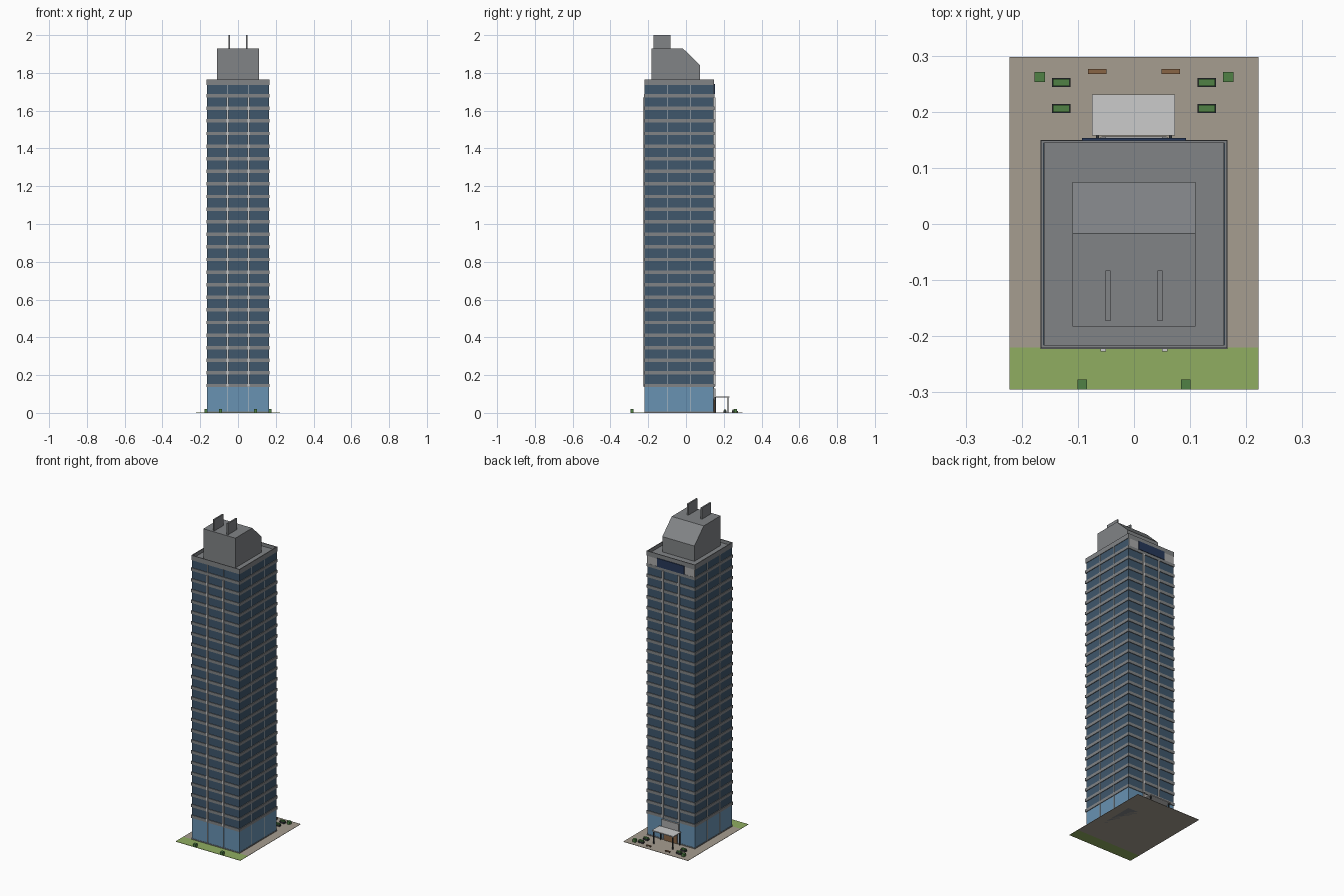
import bpy, bmesh

if "Cube" in bpy.data.objects:
    bpy.data.objects.remove(bpy.data.objects["Cube"])

mats = {}


def paint(ob, name):
    colours = {
        "glass": (0.05, 0.095, 0.15), "lobby_glass": (0.14, 0.29, 0.45),
        "concrete": (0.22, 0.23, 0.24), "trim": (0.62, 0.62, 0.6),
        "dark": (0.03, 0.035, 0.04), "navy": (0.02, 0.04, 0.1),
        "paving": (0.38, 0.34, 0.28), "grass": (0.28, 0.42, 0.12),
        "leaf": (0.08, 0.22, 0.06), "wood": (0.25, 0.13, 0.06),
        "panel": (0.4, 0.4, 0.4)}
    if name not in mats:
        mats[name] = bpy.data.materials.new(name)
        mats[name].diffuse_color = (*colours[name], 1)
    ob.data.materials.append(mats[name])
    return ob


def finish(name, bm, mat):
    me = bpy.data.meshes.new(name)
    bmesh.ops.recalc_face_normals(bm, faces=bm.faces)
    bm.to_mesh(me)
    bm.free()
    ob = bpy.data.objects.new(name, me)
    bpy.context.collection.objects.link(ob)
    return paint(ob, mat)


def boxes(name, mat, *ranges):
    """One object from boxes given as x0, x1, y0, y1, z0, z1."""
    bm = bmesh.new()
    for x0, x1, y0, y1, z0, z1 in ranges:
        vs = bmesh.ops.create_cube(bm, size=1)["verts"]
        for v in vs:
            v.co.x = x1 if v.co.x > 0 else x0
            v.co.y = y1 if v.co.y > 0 else y0
            v.co.z = z1 if v.co.z > 0 else z0
    return finish(name, bm, mat)


def pair(x0, x1, *rest):
    """A box and its mirror image across x = 0."""
    return [(x0, x1, *rest), (-x1, -x0, *rest)]


# Site
boxes("paving", "paving", (-.222, .222, -.22, .298, 0, .002))
boxes("lawn", "grass", (-.222, .222, -.295, -.22, 0, .002))

# Tower body
X, Y0, Y1 = .163, -.219, .146
boxes("plinth", "concrete", (-.165, .165, -.221, .148, 0, .008))
boxes("lobby", "lobby_glass", (-X, X, Y0, Y1, .008, .14))
boxes("tower_glass", "glass", (-X, X, Y0, Y1, .14, 1.74))

# Floor bands
STEP = .0667
boxes("floor_bands", "concrete",
      *[(-.167, .167, -.223, .15, .136 + i * STEP, .154 + i * STEP) for i in range(24)])

# Broad piers on front and back, thin mullions elsewhere
boxes("front_piers", "trim", *pair(.050, .060, -.227, Y0, .14, 1.67))
boxes("back_piers", "trim", *pair(.050, .060, Y1, .155, .14, 1.67))
boxes("thin_mullions", "trim",
      *pair(.0535, .0565, Y0 - .002, Y1 + .002, .008, .136),
      *pair(.0535, .0565, Y0 - .002, Y0, 1.67, 1.735),
      *[b for y in (-.099, .023) for b in pair(X, X + .002, y - .002, y + .002, .008, 1.735)])

# Roof with raised parapet
boxes("roof_deck", "concrete", (-.16, .16, -.217, .144, 1.735, 1.745))
boxes("parapet", "concrete",
      *pair(.161, .166, -.221, .149, 1.735, 1.765),
      (-.161, .161, -.221, -.216, 1.735, 1.765),
      (-.161, .161, .144, .149, 1.735, 1.765))

# Penthouse with sloped rear
bm = bmesh.new()
profile = [(-.183, 1.74), (-.183, 1.93), (-.017, 1.93), (.075, 1.84), (.075, 1.74)]
face = bm.faces.new([bm.verts.new((-.11, y, z)) for y, z in profile])
ext = bmesh.ops.extrude_face_region(bm, geom=[face])["geom"]
bmesh.ops.translate(bm, vec=(.22, 0, 0),
                    verts=[g for g in ext if isinstance(g, bmesh.types.BMVert)])
finish("penthouse", bm, "concrete")
boxes("roof_fins", "concrete", *pair(.042, .051, -.173, -.083, 1.92, 2.0))

# Blank sign panel on the back
boxes("sign_backing", "panel", (-.163, .163, Y1, .149, 1.688, 1.735))
boxes("sign_panel", "navy", (-.093, .093, .148, .153, 1.688, 1.74))

# Entrance
boxes("entrance_surround", "panel", (-.058, .058, Y1, .156, .075, .13))
boxes("entrance_doors", "wood", (-.045, .045, Y1, .151, .002, .07))
boxes("canopy", "trim", (-.075, .073, .158, .231, .081, .087))
boxes("canopy_posts", "dark", *pair(.062, .068, .219, .225, .002, .081),
      *pair(.062, .068, .151, .158, .002, .084))

# Planters, shrubs and benches
rows = (.206, .252)
boxes("planter_boxes", "dark",
      *[b for y in rows for b in pair(.113, .146, y - .008, y + .008, .002, .012)])
boxes("planter_hedges", "leaf",
      *[b for y in rows for b in pair(.115, .144, y - .006, y + .006, .012, .019)])
boxes("shrubs", "leaf", *pair(.159, .177, .253, .271, .002, .02),
      *pair(.084, .101, -.295, -.277, .002, .02))
boxes("benches", "wood", *pair(.049, .082, .267, .276, .007, .011))
boxes("bench_legs", "dark", *pair(.053, .056, .268, .275, .002, .007),
      *pair(.075, .078, .268, .275, .002, .007))

for m in bpy.data.materials:
    if m.users and not m.is_grease_pencil:
        m.use_nodes = True
        m.node_tree.nodes["Principled BSDF"].inputs["Base Color"].default_value = m.diffuse_color
